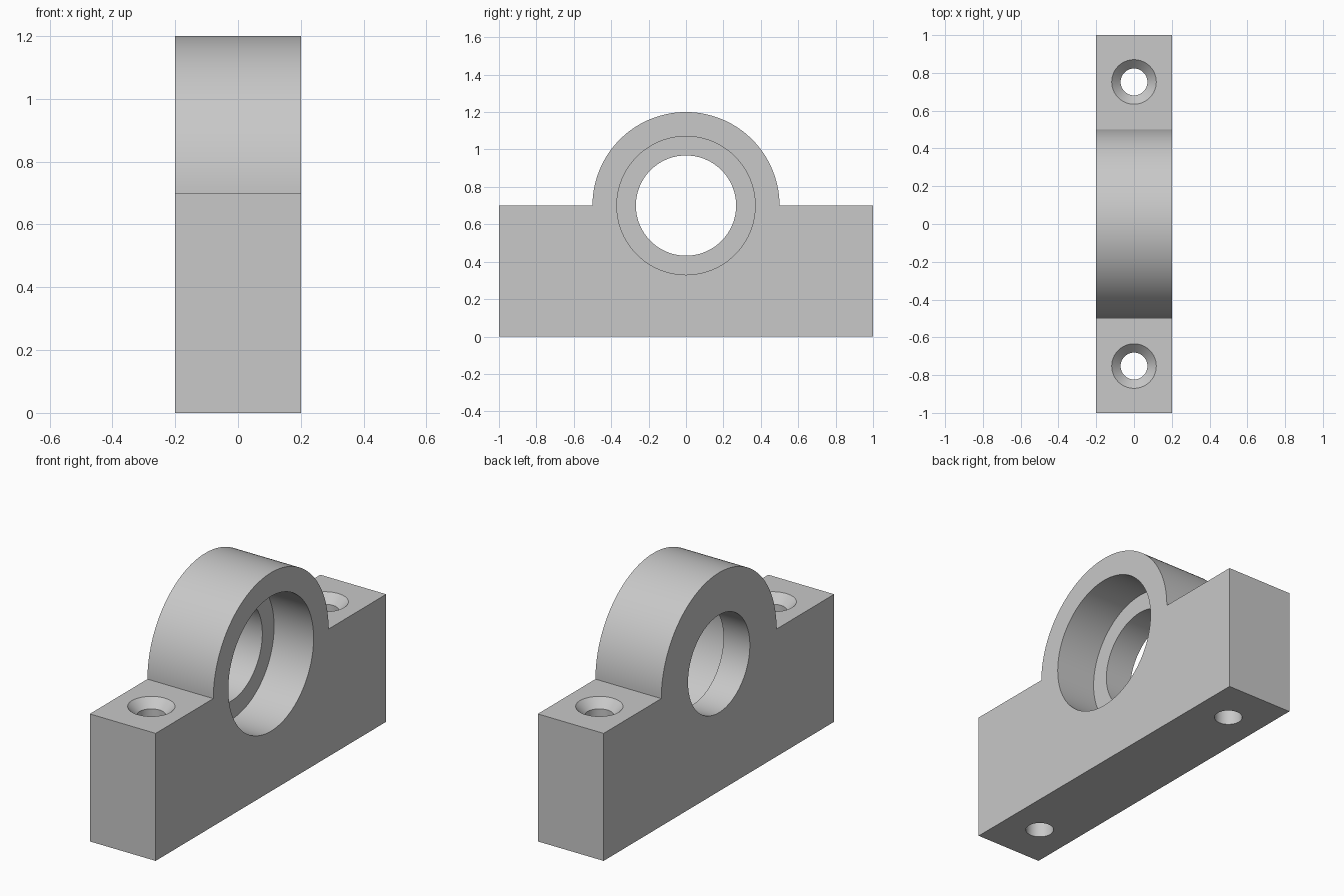
import bpy, bmesh
from math import pi, sin, cos, radians
from mathutils import Matrix

SEGMENTS = 96
WIDTH, LENGTH = 0.4, 2.0
AXIS_Z = 0.7          # shoulder height and bore centre
ARCH_R = 0.5

cube = bpy.data.objects.get("Cube")
if cube:
    bpy.data.objects.remove(cube, do_unlink=True)

grey = bpy.data.materials.new("machined_grey")
grey.use_nodes = True
colour = (0.58, 0.58, 0.58, 1)
grey.diffuse_color = colour
grey.node_tree.nodes["Principled BSDF"].inputs["Base Color"].default_value = colour


def finish(name, bm):
    bmesh.ops.recalc_face_normals(bm, faces=bm.faces)
    mesh = bpy.data.meshes.new(name)
    bm.to_mesh(mesh)
    bm.free()
    mesh.materials.append(grey)
    obj = bpy.data.objects.new(name, mesh)
    bpy.context.collection.objects.link(obj)
    return obj


def turned(name, profile, matrix):
    """Closed solid turned about local z from (radius, height) points."""
    bm = bmesh.new()
    rings = [[bm.verts.new((r * cos(2 * pi * i / SEGMENTS), r * sin(2 * pi * i / SEGMENTS), h))
              for i in range(SEGMENTS)] for r, h in profile]
    for low, high in zip(rings, rings[1:]):
        for i in range(SEGMENTS):
            j = (i + 1) % SEGMENTS
            bm.faces.new((low[i], low[j], high[j], high[i]))
    bm.faces.new(rings[0])
    bm.faces.new(rings[-1])
    bm.transform(matrix)
    return finish(name, bm)


# Housing: block and arch outline, extruded across the width
half = LENGTH / 2
outline = [(-half, AXIS_Z), (-half, 0), (half, 0), (half, AXIS_Z)]
outline += [(ARCH_R * cos(pi * i / SEGMENTS), AXIS_Z + ARCH_R * sin(pi * i / SEGMENTS))
            for i in range(SEGMENTS + 1)]
bm = bmesh.new()
side = bm.faces.new([bm.verts.new((-WIDTH / 2, y, z)) for y, z in outline])
extruded = bmesh.ops.extrude_face_region(bm, geom=[side])["geom"]
bmesh.ops.translate(bm, vec=(WIDTH, 0, 0),
                    verts=[v for v in extruded if isinstance(v, bmesh.types.BMVert)])
housing = finish("bearing_housing", bm)

# Stepped bore along x, wide on the +x side
along_x = Matrix.Translation((0, 0, AXIS_Z)) @ Matrix.Rotation(pi / 2, 4, "Y")
cutters = [turned("bore_cutter",
                  [(0.268, -0.3), (0.268, -0.04), (0.37, -0.04), (0.37, 0.3)], along_x)]

# Countersunk bolt holes in both shoulders
for y in (-0.752, 0.752):
    cutters.append(turned("bolt_hole_cutter",
                          [(0.071, -0.1), (0.071, AXIS_Z - 0.047), (0.168, AXIS_Z + 0.05)],
                          Matrix.Translation((0, y, 0))))

bpy.ops.object.select_all(action="DESELECT")
bpy.context.view_layer.objects.active = housing
housing.select_set(True)
for cutter in cutters:
    cutter.hide_render = True
    cut = housing.modifiers.new("cut", "BOOLEAN")
    cut.operation = "DIFFERENCE"
    cut.solver = "EXACT"
    cut.object = cutter
    bpy.ops.object.modifier_apply(modifier=cut.name)
    bpy.data.objects.remove(cutter, do_unlink=True)

bpy.ops.object.shade_smooth_by_angle(angle=radians(30))
